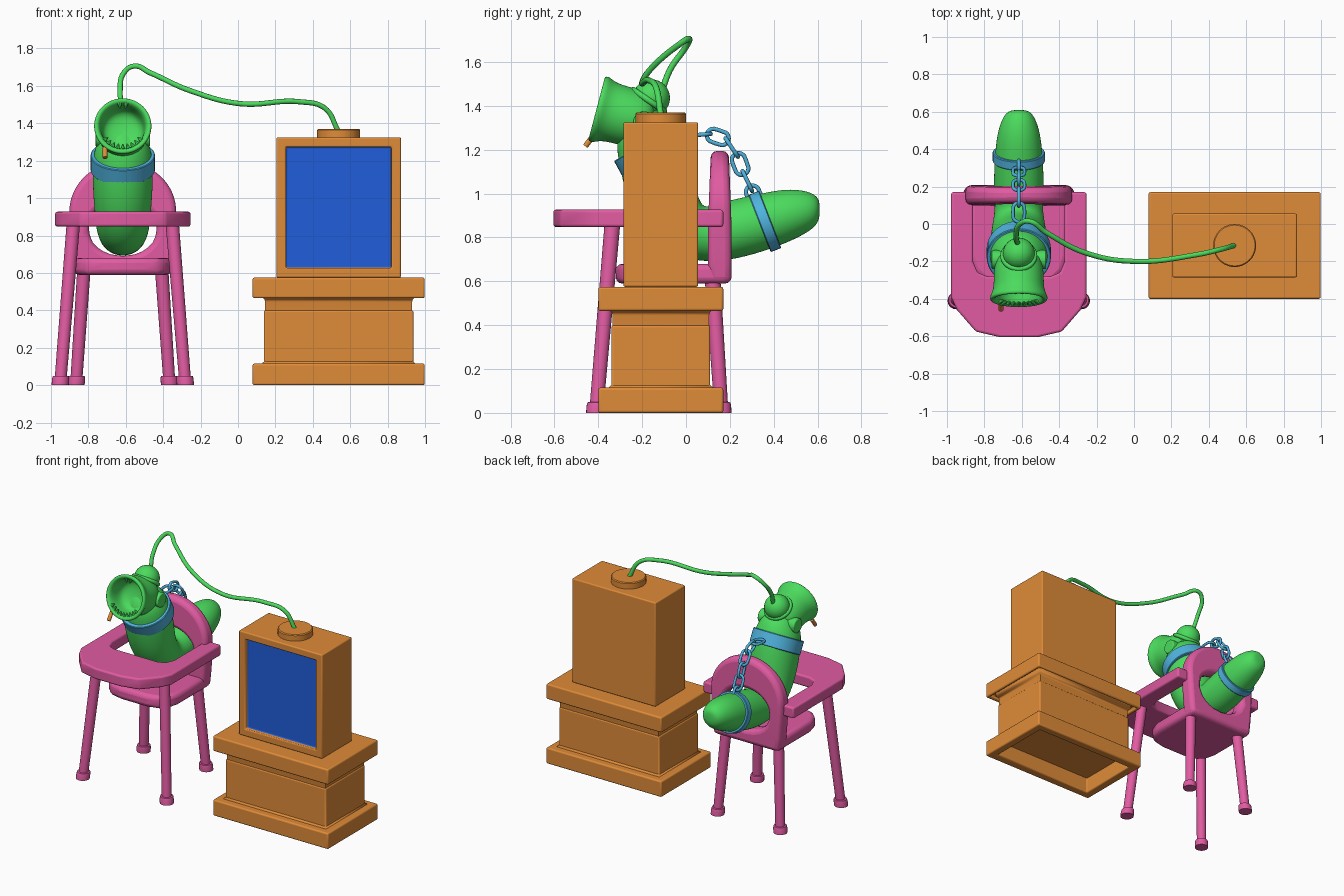
import bpy, bmesh, math
from mathutils import Vector, Matrix

if "Cube" in bpy.data.objects:
    bpy.data.objects.remove(bpy.data.objects["Cube"], do_unlink=True)


def material(name, rgb):
    m = bpy.data.materials.new(name)
    m.use_nodes = True
    m.diffuse_color = (*rgb, 1)
    m.node_tree.nodes["Principled BSDF"].inputs["Base Color"].default_value = (*rgb, 1)
    return m


PINK = material("pink", (0.75, 0.105, 0.36))
WOOD = material("orange wood", (0.74, 0.26, 0.04))
GREEN = material("green skin", (0.07, 0.71, 0.11))
SCREEN = material("screen blue", (0.015, 0.11, 0.71))
STEEL = material("light blue", (0.08, 0.45, 0.73))

CX = -0.616                     # centre line of chair and worm
TX, TY = 0.538, -0.115          # centre of television and stand


def finish(name, bm, mats, bevel=0, subsurf=0, angle=40):
    bmesh.ops.recalc_face_normals(bm, faces=bm.faces)
    mesh = bpy.data.meshes.new(name)
    bm.to_mesh(mesh)
    bm.free()
    ob = bpy.data.objects.new(name, mesh)
    bpy.context.collection.objects.link(ob)
    for m in mats:
        mesh.materials.append(m)
    if bevel:
        mod = ob.modifiers.new("bevel", "BEVEL")
        mod.width, mod.segments, mod.limit_method = bevel, 3, "ANGLE"
    if subsurf:
        mod = ob.modifiers.new("subsurf", "SUBSURF")
        mod.levels = mod.render_levels = subsurf
    bpy.ops.object.select_all(action="DESELECT")
    ob.select_set(True)
    bpy.context.view_layer.objects.active = ob
    if subsurf:
        bpy.ops.object.shade_smooth()
    else:
        bpy.ops.object.shade_smooth_by_angle(angle=math.radians(angle))
    return ob


def loft(name, mat, stations, axis=None, segs=20, subsurf=0):
    """Round rings through (centre, radius) stations, capped at both ends."""
    bm = bmesh.new()
    pts = [Vector(p) for p, _ in stations]
    rings = []
    for i, (_, r) in enumerate(stations):
        d = axis or pts[min(i + 1, len(pts) - 1)] - pts[max(i - 1, 0)]
        d = Vector(d).normalized()
        u = Vector((1, 0, 0))
        u = (u - d * u.dot(d)).normalized()
        v = d.cross(u)
        angles = [2 * math.pi * k / segs for k in range(segs)]
        rings.append([bm.verts.new(pts[i] + (u * math.cos(a) + v * math.sin(a)) * r) for a in angles])
    for a, b in zip(rings, rings[1:]):
        for k in range(segs):
            n = (k + 1) % segs
            bm.faces.new((a[k], a[n], b[n], b[k]))
    bm.faces.new(rings[0])
    bm.faces.new(rings[-1])
    return finish(name, bm, [mat], subsurf=subsurf)


def lathe(name, mat, origin, axis, profile, **kw):
    o, a = Vector(origin), Vector(axis).normalized()
    return loft(name, mat, [(o + a * s, r) for s, r in profile], axis=a, **kw)


def extrude(bm, vec):
    ext = bmesh.ops.extrude_face_region(bm, geom=bm.faces[:])
    moved = [g for g in ext["geom"] if isinstance(g, bmesh.types.BMVert)]
    bmesh.ops.translate(bm, vec=vec, verts=moved)


def slab(name, half_outline, z0, z1, bevel):
    """Mirrored plan outline around the chair centre line, pulled upwards."""
    bm = bmesh.new()
    pts = half_outline + [(-x, y) for x, y in reversed(half_outline)]
    bm.faces.new([bm.verts.new((CX + x, y, z0)) for x, y in pts])
    extrude(bm, (0, 0, z1 - z0))
    return finish(name, bm, [PINK], bevel=bevel)


def box(name, lo, hi, direction, inset, depth, mats, bevel=0.01):
    """Box whose face in the given direction is recessed."""
    bm = bmesh.new()
    lo, hi = Vector(lo), Vector(hi)
    bmesh.ops.create_cube(bm, size=1, matrix=Matrix.Translation((lo + hi) / 2) @ Matrix.Diagonal((*(hi - lo), 1)))
    bm.normal_update()
    d = Vector(direction)
    face = next(f for f in bm.faces if f.normal.dot(d) > 0.9)
    bmesh.ops.inset_region(bm, faces=[face], thickness=inset)
    lip = bmesh.ops.extrude_discrete_faces(bm, faces=[face])["faces"][0]
    bmesh.ops.translate(bm, vec=-d * depth, verts=lip.verts)
    lip.material_index = len(mats) - 1
    return finish(name, bm, mats, bevel=bevel)


# Stand: hollow base, top slab and a tube-like column with flared ends
for name, z0, z1, inset, depth in (("stand_base", 0, 0.115, 0.085, 0.4), ("stand_top", 0.465, 0.575, 0.03, 0.03)):
    box(name, (TX - 0.46, TY - 0.285, z0), (TX + 0.46, TY + 0.285, z1), (0, 0, -1), inset, depth, [WOOD])
bm = bmesh.new()
rows = []
for z, grow in ((0.1, 0.018), (0.118, 0.015), (0.128, 0.004), (0.142, 0), (0.445, 0), (0.46, 0.004), (0.468, 0.015), (0.5, 0.018)):
    corners = ((-1, -1), (1, -1), (1, 1), (-1, 1))
    rows.append([bm.verts.new((TX + i * (0.393 + grow), TY + j * (0.22 + grow), z)) for i, j in corners])
for a, b in zip(rows, rows[1:]):
    for k in range(4):
        bm.faces.new((a[k], a[k - 1], b[k - 1], b[k]))
finish("stand_column", bm, [WOOD], angle=60)

# Television
box("television", (TX - 0.333, -0.285, 0.575), (TX + 0.333, 0.055, 1.325), (0, -1, 0), 0.073, 0.03, [WOOD, SCREEN], 0.008)
lathe("cable_socket", WOOD, (TX, TY, 1.32), (0, 0, 1), [(0, 0.115), (0.044, 0.115), (0.05, 0.109)], segs=40)

# Cable
curve = bpy.data.curves.new("cable", "CURVE")
curve.dimensions = "3D"
curve.bevel_depth, curve.bevel_resolution = 0.014, 3
path = [(-0.62, -0.11, 1.47), (-0.63, -0.07, 1.57), (-0.61, 0, 1.67), (-0.56, 0.015, 1.705), (-0.47, -0.045, 1.67),
        (-0.257, -0.155, 1.575), (0.01, -0.2, 1.505), (0.33, -0.165, 1.515), (0.465, -0.135, 1.48), (0.535, -0.115, 1.36)]
spline = curve.splines.new("BEZIER")
spline.bezier_points.add(len(path) - 1)
for bp, co in zip(spline.bezier_points, path):
    bp.co = co
    bp.handle_left_type = bp.handle_right_type = "AUTO"
curve.materials.append(GREEN)
bpy.context.collection.objects.link(bpy.data.objects.new("cable", curve))

# Chair: tray, seat, pierced backrest and legs
slab("tray", [(0.1, -0.605), (0.23, -0.575), (0.33, -0.46), (0.362, -0.39), (0.362, 0.17),
              (0.245, 0.17), (0.245, -0.2), (0.22, -0.26), (0.17, -0.28)], 0.848, 0.927, 0.012)
slab("seat", [(0.1, -0.32), (0.19, -0.3), (0.24, -0.25), (0.262, -0.17), (0.262, 0.2)], 0.59, 0.68, 0.028)

bm = bmesh.new()
arch = [(0.285 * math.cos(a), 0.93 + 0.265 * math.sin(a)) for a in (math.pi * k / 32 for k in range(33))]
arch += [(-0.28, 0.8), (-0.27, 0.68), (-0.26, 0.59)]
arch += [(x, 0.59) for x in (-0.17, -0.09, 0, 0.09, 0.17)] + [(0.26, 0.59), (0.27, 0.68), (0.28, 0.8)]
hole = Vector((0, 0.835))
outer, inner = [], []
for p in arch:
    d = (Vector(p) - hole).normalized()
    q = hole + Vector((d.x * 0.185, d.y * 0.145))
    outer.append(bm.verts.new((CX + p[0], 0.1, p[1])))
    inner.append(bm.verts.new((CX + q.x, 0.1, q.y)))
for k in range(len(arch)):
    bm.faces.new((outer[k - 1], outer[k], inner[k], inner[k - 1]))
extrude(bm, (0, 0.108, 0))
for v in bm.verts:              # thinner towards the top
    v.co.y += (0.155 - v.co.y) * 0.7 * max(0, v.co.z - 0.85)
finish("backrest", bm, [PINK], bevel=0.03)

legs = (("front", (0.335, -0.41), (0.264, -0.335), 0.87), ("back", (0.25, 0.162), (0.207, 0.12), 0.63))
for end, foot, top, height in legs:
    for side, s in (("left", 1), ("right", -1)):
        stations = []
        for z, r in ((0, 0.046), (0.035, 0.046), (0.048, 0.043), (0.05, 0.032), (height, 0.036)):
            p = Vector(foot).lerp(Vector(top), z / height)
            stations.append(((CX + s * p.x, p.y, z), r))
        loft(f"{end}_{side}_leg", PINK, stations, axis=(0, 0, 1))

# Worm body from tail tip through the backrest up to the head
body = [(0.61, 0.925, 0.03), (0.6, 0.925, 0.062), (0.565, 0.926, 0.09), (0.48, 0.91, 0.118), (0.36, 0.873, 0.13),
        (0.2, 0.832, 0.137), (0.09, 0.81, 0.126), (-0.01, 0.835, 0.144), (-0.085, 0.93, 0.153), (-0.125, 1.06, 0.163),
        (-0.155, 1.195, 0.162), (-0.17, 1.27, 0.152), (-0.155, 1.34, 0.115), (-0.15, 1.39, 0.06)]
loft("worm_body", GREEN, [((CX, y, z), r) for y, z, r in body], subsurf=2)

# Trumpet mouth with hollow throat
MOUTH = Vector((0, -0.967, 0.254))
ROOT = Vector((CX, -0.187, 1.33))
lathe("mouth", GREEN, ROOT, MOUTH,
      [(-0.04, 0.08), (0, 0.125), (0.08, 0.135), (0.15, 0.135), (0.185, 0.143), (0.21, 0.157), (0.23, 0.153),
       (0.228, 0.132), (0.205, 0.12), (0.16, 0.115), (0.1, 0.105), (0.085, 0.03)], segs=24, subsurf=2)

# Teeth along the lower lip and two on the upper
up = Vector((0, 0.254, 0.967))
for i, deg in enumerate([-90 + 13 * k for k in range(-4, 5)] + [82, 98]):
    a = math.radians(deg)
    out = Vector((1, 0, 0)) * math.cos(a) + up * math.sin(a)
    lathe(f"tooth_{i}", GREEN, ROOT + MOUTH * 0.215 + out * 0.128, -out, [(0, 0.014), (0.028, 0.003)], segs=8)
lathe("mouth_stub", WOOD, (CX - 0.095, -0.42, 1.268), (0, -0.6, -0.8), [(0, 0.013), (0.065, 0.013)], segs=10)

# Crown bulb with its rim, and side discs
bm = bmesh.new()
bmesh.ops.create_uvsphere(bm, u_segments=32, v_segments=16, radius=0.085, matrix=Matrix.Translation((CX, -0.158, 1.436)))
finish("crown_bulb", bm, [GREEN])
bpy.ops.mesh.primitive_torus_add(location=(CX, -0.17, 1.425), rotation=(-0.6, 0, 0), major_radius=0.085,
                                 minor_radius=0.014, major_segments=32, minor_segments=10)
rim = bpy.context.object
rim.name = "crown_rim"
rim.data.materials.append(GREEN)
bpy.ops.object.shade_smooth()
for side, s in (("left", 1), ("right", -1)):
    place = Matrix.Translation((CX + s * 0.115, -0.19, 1.325)) @ Matrix.Rotation(math.pi / 2, 4, "Y")
    bm = bmesh.new()
    bmesh.ops.create_cone(bm, cap_ends=True, segments=28, radius1=0.05, radius2=0.05, depth=0.06, matrix=place)
    finish(f"{side}_disc", bm, [GREEN], bevel=0.006)

# Collars on neck and tail
for name, centre, axis, r, h in (("neck_collar", (CX, -0.155, 1.19), (0, -0.48, 0.88), 0.172, 0.047),
                                 ("tail_collar", (CX, 0.36, 0.873), (0, 0.93, 0.36), 0.14, 0.026)):
    profile = [(-h, r - 0.02), (-h, r - 0.004), (0.004 - h, r), (h - 0.004, r), (h, r - 0.004), (h, r - 0.02)]
    lathe(name, STEEL, centre, axis, profile, segs=40)

# Chain links alternating between upright and flat
chain = [Vector((CX, y, z)) for y, z in ((0.02, 1.265), (0.105, 1.272), (0.185, 1.245),
                                         (0.232, 1.175), (0.262, 1.095), (0.298, 1.02), (0.325, 0.955))]
for i, (a, b) in enumerate(zip(chain, chain[1:])):
    d = (b - a).normalized()
    bpy.ops.mesh.primitive_torus_add(major_radius=0.031, minor_radius=0.0095, major_segments=24, minor_segments=8)
    link = bpy.context.object
    link.name = f"chain_link_{i}"
    for v in link.data.vertices:
        v.co.x += math.copysign(0.02, v.co.x) if abs(v.co.x) > 1e-4 else 0
    side = Vector((1, 0, 0))
    y_axis, z_axis = (side, side.cross(d) * -1) if i % 2 == 0 else (d.cross(side) * -1, side)
    z_axis = d.cross(y_axis)
    link.matrix_world = Matrix.Translation((a + b) / 2) @ Matrix((d, y_axis, z_axis)).transposed().to_4x4()
    link.data.materials.append(STEEL)
    bpy.ops.object.shade_smooth()
